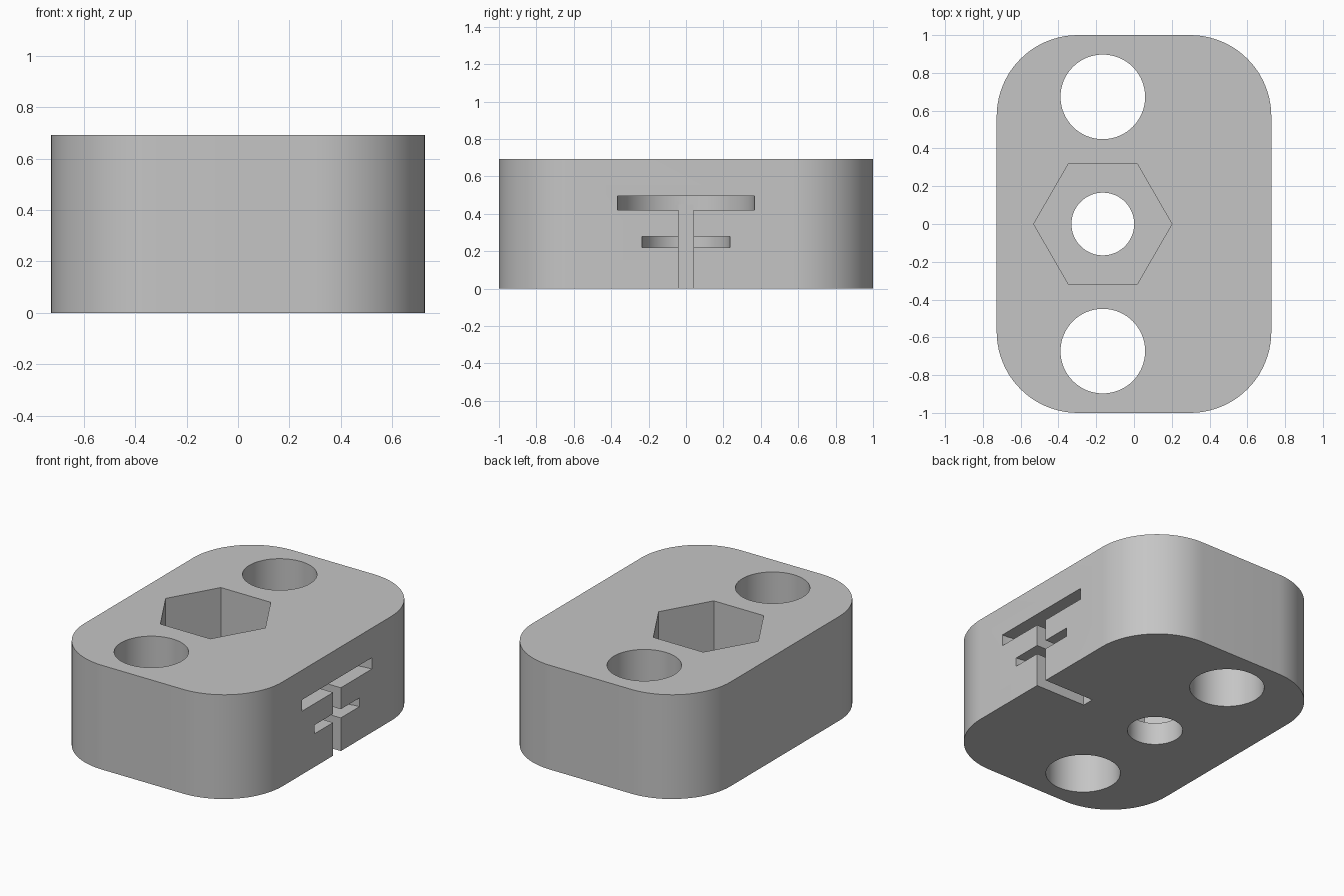
import bpy, bmesh, math

if "Cube" in bpy.data.objects:
    bpy.data.objects.remove(bpy.data.objects["Cube"], do_unlink=True)

HALF_X, HALF_Y, HEIGHT, CORNER = 0.727, 1.0, 0.692, 0.43
BORE_X = -0.165

grey = bpy.data.materials.new("plain grey")
grey.use_nodes = True
colour = (0.56, 0.56, 0.56, 1)
grey.diffuse_color = colour
grey.node_tree.nodes["Principled BSDF"].inputs["Base Color"].default_value = colour


def prism(name, outline, z0, z1):
    """Extrude a flat outline from z0 up to z1."""
    bm = bmesh.new()
    base = bm.faces.new([bm.verts.new((x, y, z0)) for x, y in outline])
    ext = bmesh.ops.extrude_face_region(bm, geom=[base])
    top = [v for v in ext["geom"] if isinstance(v, bmesh.types.BMVert)]
    bmesh.ops.translate(bm, verts=top, vec=(0, 0, z1 - z0))
    bmesh.ops.recalc_face_normals(bm, faces=bm.faces)
    mesh = bpy.data.meshes.new(name)
    bm.to_mesh(mesh)
    bm.free()
    mesh.materials.append(grey)
    obj = bpy.data.objects.new(name, mesh)
    bpy.context.collection.objects.link(obj)
    return obj


def ring(x, y, r, sides=64):
    return [(x + r * math.cos(math.tau * i / sides),
             y + r * math.sin(math.tau * i / sides)) for i in range(sides)]


# Block outline: four quarter arcs joined by straight sides
outline = []
steps = 20
for k, (sx, sy) in enumerate([(1, 1), (-1, 1), (-1, -1), (1, -1)]):
    for i in range(steps + 1):
        a = math.pi / 2 * (k + i / steps)
        outline.append((sx * (HALF_X - CORNER) + CORNER * math.cos(a),
                        sy * (HALF_Y - CORNER) + CORNER * math.sin(a)))
block = prism("block", outline, 0, HEIGHT)

# Through holes and the hexagonal pocket
cutters = [prism("side_hole_cutter", ring(BORE_X, s * 0.673, 0.224), -0.1, 0.8)
           for s in (-1, 1)]
cutters.append(prism("centre_hole_cutter", ring(BORE_X, 0, 0.166), -0.1, 0.8))
cutters.append(prism("hex_pocket_cutter", ring(BORE_X, 0, 0.366, 6), 0.147, 0.8))

# Half-round slots and the upright slit in the side
cutters.append(prism("wide_slot_cutter", ring(HALF_X, 0, 0.366), 0.42, 0.495))
cutters.append(prism("narrow_slot_cutter", ring(HALF_X, 0, 0.236), 0.22, 0.278))
slit = [(0.361, -0.04), (0.9, -0.04), (0.9, 0.04), (0.361, 0.04)]
cutters.append(prism("slit_cutter", slit, -0.1, 0.45))

# Cut everything away, then remove the cutters
bpy.ops.object.select_all(action="DESELECT")
block.select_set(True)
bpy.context.view_layer.objects.active = block
for cutter in cutters:
    cutter.hide_render = True
    mod = block.modifiers.new(cutter.name, "BOOLEAN")
    mod.operation = "DIFFERENCE"
    mod.solver = "EXACT"
    mod.object = cutter
    bpy.ops.object.modifier_apply(modifier=mod.name)
    bpy.data.objects.remove(cutter, do_unlink=True)

bpy.ops.object.shade_smooth_by_angle(angle=math.radians(30))
